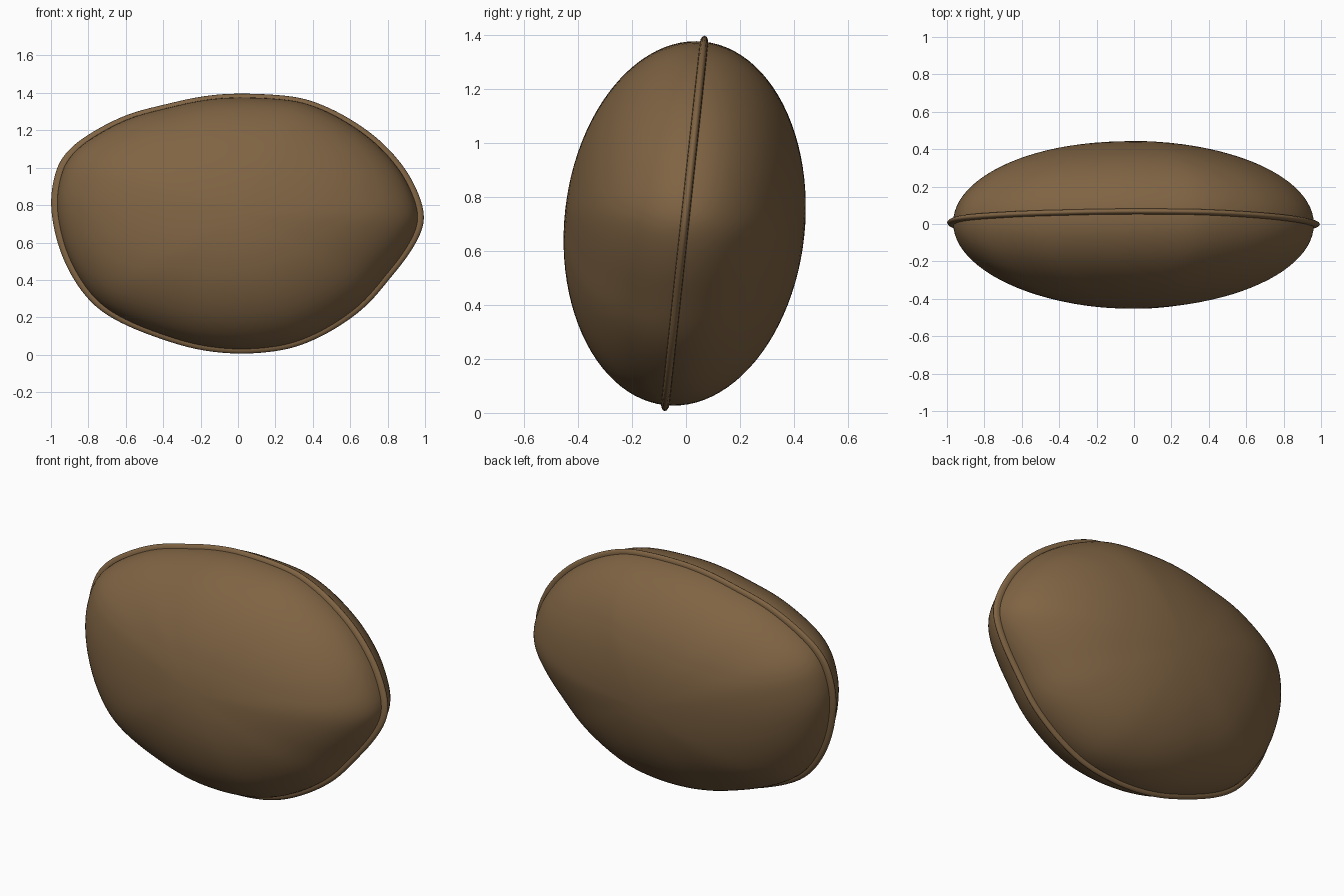
import bpy, bmesh, math
from mathutils import Vector, Matrix

if "Cube" in bpy.data.objects:
    bpy.data.objects.remove(bpy.data.objects["Cube"])

# Outer outline of the rim in the front view (x, z), clockwise from the top
OUTLINE = [(0, 1.397), (.28, 1.383), (.44, 1.34), (.6, 1.26), (.76, 1.145), (.89, 1.0),
           (.965, .86), (.995, .745), (.975, .645), (.905, .525), (.81, .405), (.69, .265),
           (.545, .155), (.385, .07), (.225, .022), (.01, .005), (-.2, .025), (-.39, .077),
           (-.605, .16), (-.765, .26), (-.88, .405), (-.96, .58), (-1.0, .78), (-.985, .94),
           (-.935, 1.06), (-.82, 1.165), (-.605, 1.28), (-.39, 1.338), (-.2, 1.38)]
CZ = 0.70
TILT = math.atan2(0.15, 1.4)
N = 160

brown = bpy.data.materials.new("shell brown")
brown.diffuse_color = (0.215, 0.127, 0.057, 1)
brown.use_nodes = True
brown.node_tree.nodes["Principled BSDF"].inputs["Base Color"].default_value = brown.diffuse_color


def smooth_outline():
    """Closed Catmull-Rom loop through the outline, about its centre."""
    pts = [Vector((x, (z - CZ) / math.cos(TILT))) for x, z in OUTLINE]
    n, out = len(pts), []
    for i in range(N):
        f = i / N * n
        k = int(f)
        t = f - k
        a, b, c, d = (pts[(k + j) % n] for j in (-1, 0, 1, 2))
        out.append(0.5 * (2 * b + (c - a) * t + (2 * a - 5 * b + 4 * c - d) * t * t
                          + (3 * b - a - 3 * c + d) * t ** 3))
    for _ in range(4):
        out = [(out[i - 1] + 2 * out[i] + out[(i + 1) % N]) / 4 for i in range(N)]
    return out


def make(name, rows, closed, poles=None):
    """Skin loops of points; join the last loop to the first, or cap with poles."""
    bm = bmesh.new()
    loops = [[bm.verts.new(p) for p in row] for row in rows]
    pairs = list(zip(loops, loops[1:])) + ([(loops[-1], loops[0])] if closed else [])
    for a, b in pairs:
        for i in range(N):
            j = (i + 1) % N
            bm.faces.new((a[i], a[j], b[j], b[i]))
    if poles:
        for p, loop in zip(poles, (loops[0], loops[-1])):
            v = bm.verts.new(p)
            for i in range(N):
                bm.faces.new((v, loop[i], loop[(i + 1) % N]))
    # lean the whole part back a little
    bm.transform(Matrix.Translation((0, -0.005, CZ)) @ Matrix.Rotation(-TILT, 4, 'X'))
    bmesh.ops.recalc_face_normals(bm, faces=bm.faces)
    for f in bm.faces:
        f.smooth = True
    me = bpy.data.meshes.new(name)
    bm.to_mesh(me)
    bm.free()
    me.materials.append(brown)
    ob = bpy.data.objects.new(name, me)
    bpy.context.collection.objects.link(ob)
    return ob


loop = smooth_outline()

# Swollen body: elliptical section through the outline
H, M = 0.445, 48
rows = []
for k in range(1, M):
    a = -math.pi / 2 + math.pi * k / M
    s = 0.968 * math.cos(a)
    rows.append([(p.x * s, H * math.sin(a), p.y * s) for p in loop])
make("body", rows, False, [(0, -H, 0), (0, H, 0)])

# Thin seam rim: flat oval section swept round the outline
rows = []
for k in range(12):
    a = 2 * math.pi * k / 12
    row = []
    for p in loop:
        r = p.length - 0.03 + 0.03 * math.cos(a)
        q = p.normalized() * r
        row.append((q.x, 0.016 * math.sin(a), q.y))
    rows.append(row)
make("seam_rim", rows, True)
